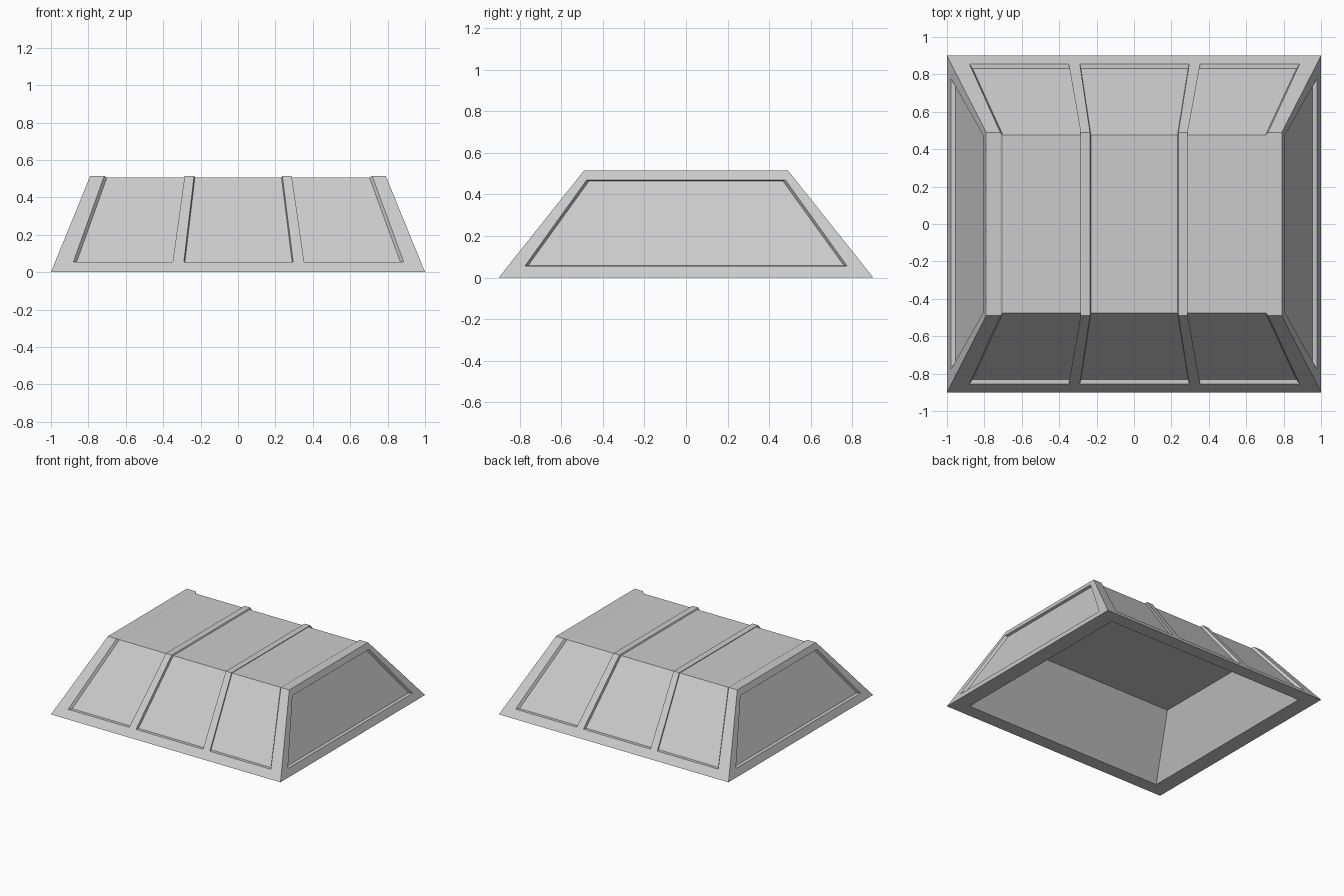
import bpy, bmesh

if "Cube" in bpy.data.objects:
    bpy.data.objects.remove(bpy.data.objects["Cube"])

H = 0.515                      # overall height
T1 = 0.055 / H                 # height fraction of the lower panel edge
COLS = [(-1, -.79), (-.90, -.715), (-.357, -.285), (-.296, -.235),
        (.302, .237), (.362, .287), (.906, .717), (1, .79)]   # x at base, x at top
ROWS = [(0, -1), (T1, -1), (1, -1), (1, 1), (T1, 1), (0, 1)]  # height fraction, y sign

bm = bmesh.new()


def lerp(a, b, t):
    return a + (b - a) * t


def face(*pts):
    bm.faces.new([bm.verts.new(p) for p in pts])


def outer(r, c):
    t, s = ROWS[r]
    return (lerp(*COLS[c], t), s * lerp(.9, .49, t), H * t)


def sunk(r, c):
    x = outer(r, c)[0] * .98
    t, s = ROWS[r]
    return (x, s * .475, .506) if t == 1 else (x, s * .831, .055)


# Front, top and back skin with three sunken bands wrapping over
for c in range(7):
    band = c % 2 == 1
    for r in range(5):
        p = sunk if band and 1 <= r <= 3 else outer
        face(p(r, c), p(r, c + 1), p(r + 1, c + 1), p(r + 1, c))
        if p is sunk:
            for k in (c, c + 1):
                face(outer(r, k), sunk(r, k), sunk(r + 1, k), outer(r + 1, k))
    if band:
        for r in (1, 4):
            face(outer(r, c), outer(r, c + 1), sunk(r, c + 1), sunk(r, c))

# End faces: frame, recess walls and sunken panel
for s, c in ((-1, 0), (1, 7)):
    e = [outer(r, c) for r in range(6)]
    xb, xt = lerp(1, .79, T1), lerp(1, .79, .47 / H)
    rim = [(s * xb, -.775, .055), (s * xt, -.477, .47),
           (s * xt, .477, .47), (s * xb, .775, .055)]
    pan = [(s * .955, -.758, .059), (s * .79, -.466, .464),
           (s * .79, .466, .464), (s * .955, .758, .059)]
    face(e[0], e[1], e[2], rim[1], rim[0])
    face(e[2], e[3], rim[2], rim[1])
    face(e[3], e[4], e[5], rim[3], rim[2])
    face(e[5], e[0], rim[0], rim[3])
    for i in range(4):
        j = (i + 1) % 4
        face(rim[i], rim[j], pan[j], pan[i])
    face(*pan)


# Underside rim and tapered hollow
def rect(x, y, z):
    return [(-x, -y, z), (x, -y, z), (x, y, z), (-x, y, z)]


loops = [rect(1, .9, 0), rect(.875, .795, 0), rect(.707, .469, .41)]
# base edges follow the column splits of the skin
for a, b in zip(loops, loops[1:]):
    for i in range(4):
        j = (i + 1) % 4
        edge = [a[i], a[j]]
        if a is loops[0] and i in (0, 2):
            edge = [outer(0 if i == 0 else 5, k) for k in range(8)]
            if i == 2:
                edge.reverse()
        face(*edge, b[j], b[i])
face(*loops[-1])

bmesh.ops.remove_doubles(bm, verts=bm.verts, dist=1e-4)
bmesh.ops.recalc_face_normals(bm, faces=bm.faces)
mesh = bpy.data.meshes.new("tapered_cover")
bm.to_mesh(mesh)
bm.free()
bpy.context.collection.objects.link(bpy.data.objects.new("tapered_cover", mesh))
